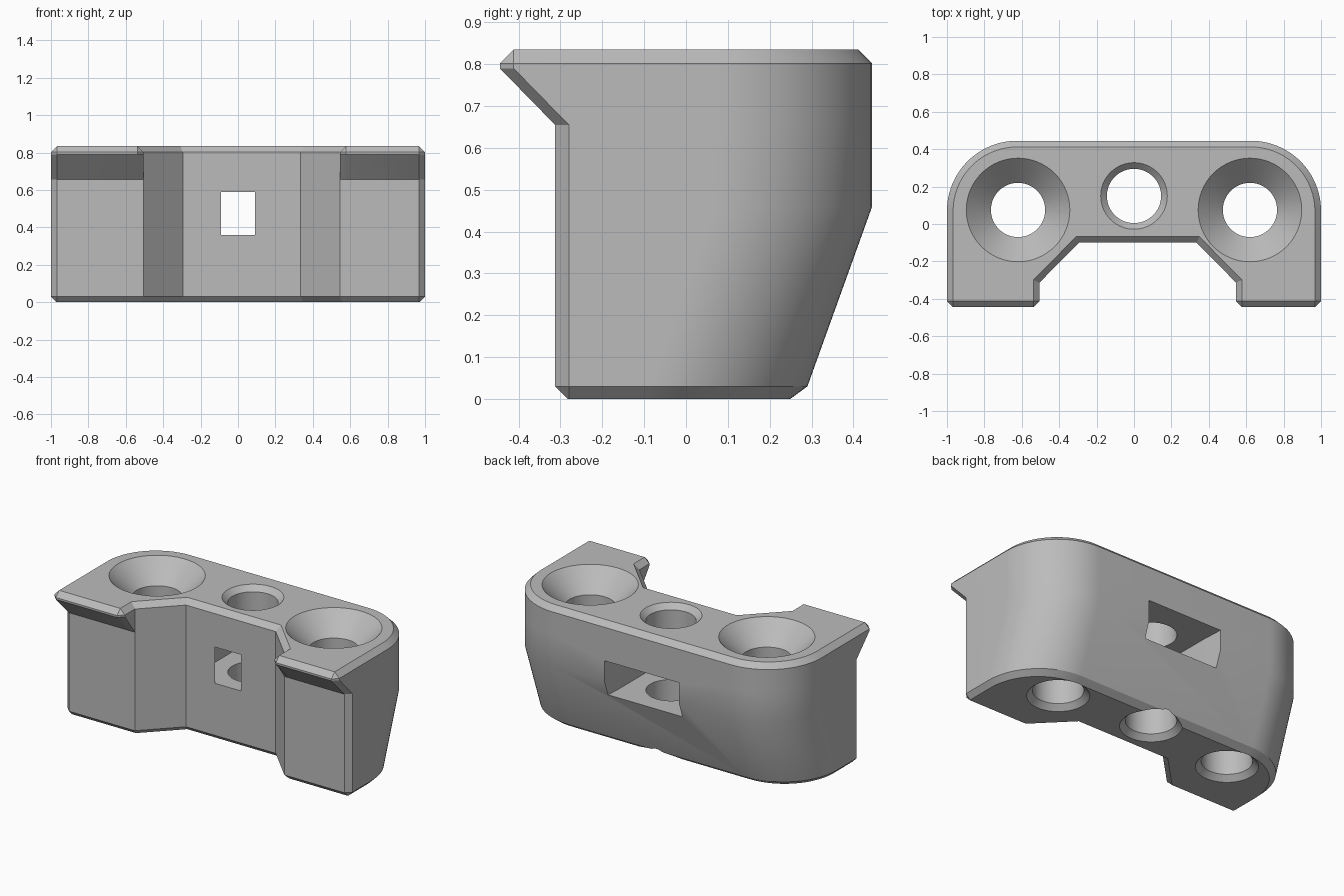
import bpy, bmesh
from math import sin, cos, pi

old = bpy.data.objects.get("Cube")
if old:
    bpy.data.objects.remove(old, do_unlink=True)

HEIGHT, CH, RADIUS = 0.835, 0.033, 0.375
LEG, LIP, BACK, BEND = -0.313, -0.445, 0.445, 0.46

grey = bpy.data.materials.new("light_grey")
grey.use_nodes = True
colour = (0.5, 0.5, 0.5, 1)
grey.diffuse_color = colour
grey.node_tree.nodes["Principled BSDF"].inputs["Base Color"].default_value = colour


def finish(name, bm):
    bmesh.ops.remove_doubles(bm, verts=bm.verts[:], dist=1e-5)
    bmesh.ops.recalc_face_normals(bm, faces=bm.faces[:])
    mesh = bpy.data.meshes.new(name)
    bm.to_mesh(mesh)
    bm.free()
    mesh.materials.append(grey)
    obj = bpy.data.objects.new(name, mesh)
    bpy.context.collection.objects.link(obj)
    return obj


def loft(name, rings):
    """Skin a stack of closed rings and cap both ends."""
    bm = bmesh.new()
    rows = [[bm.verts.new(p) for p in ring] for ring in rings]
    for low, high in zip(rows, rows[1:]):
        for i in range(len(low)):
            j = (i + 1) % len(low)
            bm.faces.new((low[i], low[j], high[j], high[i]))
    bm.faces.new(rows[0][::-1])
    bm.faces.new(rows[-1])
    return finish(name, bm)


def half_outline(side, e, front, back, lip):
    """Half of the plan, from the notch round to the back, inset by e."""
    shift = 0.04 if side > 0 else 0
    inner, notch = 0.505 + shift, 0.295 + shift
    if lip:
        c = (inner + e, LEG + 0.414 * e)
        b = (inner + e, front + CH)
    else:
        c = b = (inner + 0.414 * e, front + e)
    pts = [(notch + 0.414 * e, -0.1 + e), c, b, (inner + CH, front + e),
           (1 - CH, front + e), (1 - e, front + CH)]
    r = RADIUS - e
    for k in range(25):
        a = pi / 2 * k / 24
        pts.append((1 - RADIUS + r * cos(a), back - RADIUS + r * sin(a)))
    return [(side * x, y) for x, y in pts]


def ring(z, e=0, front=LEG, lip=False):
    back = BACK - 0.36 * max(0, BEND - z)
    left = half_outline(-1, e, front, back, lip)
    right = half_outline(1, e, front, back, lip)
    return [(x, y, z) for x, y in left + right[::-1]]


# Body: sloped lower back, overhanging front lips, chamfered rims
body = loft("bracket_body", [
    ring(0, 0.03), ring(0.03), ring(BEND), ring(0.655),
    ring(0.79, front=LIP, lip=True), ring(HEIGHT - CH, front=LIP, lip=True),
    ring(HEIGHT, CH, LIP, True)])


def hole_cutter(name, x, y, top_r, r=0.145, over=0.02):
    profile = [(r + CH + over, -over), (r, CH), (r, HEIGHT - (top_r - r)),
               (top_r + over, HEIGHT + over)]
    return loft(name, [[(x + q * cos(2 * pi * k / 64), y + q * sin(2 * pi * k / 64), z)
                        for k in range(64)] for q, z in profile])


# Countersunk screw holes, centre hole and the pointed nut slot
slot_plan = [(0, -0.152), (0.255, -0.005), (0.255, 0.3), (0.265, 0.5),
             (-0.265, 0.5), (-0.255, 0.3), (-0.255, -0.005)]
cutters = [hole_cutter("screw_hole_right", -0.62, 0.075, 0.277),
           hole_cutter("screw_hole_left", 0.62, 0.075, 0.277),
           hole_cutter("centre_hole", 0, 0.15, 0.178),
           loft("nut_slot", [[(x, y, z) for x, y in slot_plan] for z in (0.36, 0.59)])]

bpy.ops.object.select_all(action="DESELECT")
bpy.context.view_layer.objects.active = body
body.select_set(True)
for cutter in cutters:
    mod = body.modifiers.new(cutter.name, "BOOLEAN")
    mod.operation, mod.solver, mod.object = "DIFFERENCE", "EXACT", cutter
    bpy.ops.object.modifier_apply(modifier=mod.name)
    bpy.data.objects.remove(cutter, do_unlink=True)

bpy.ops.object.shade_smooth_by_angle(angle=pi / 6)
